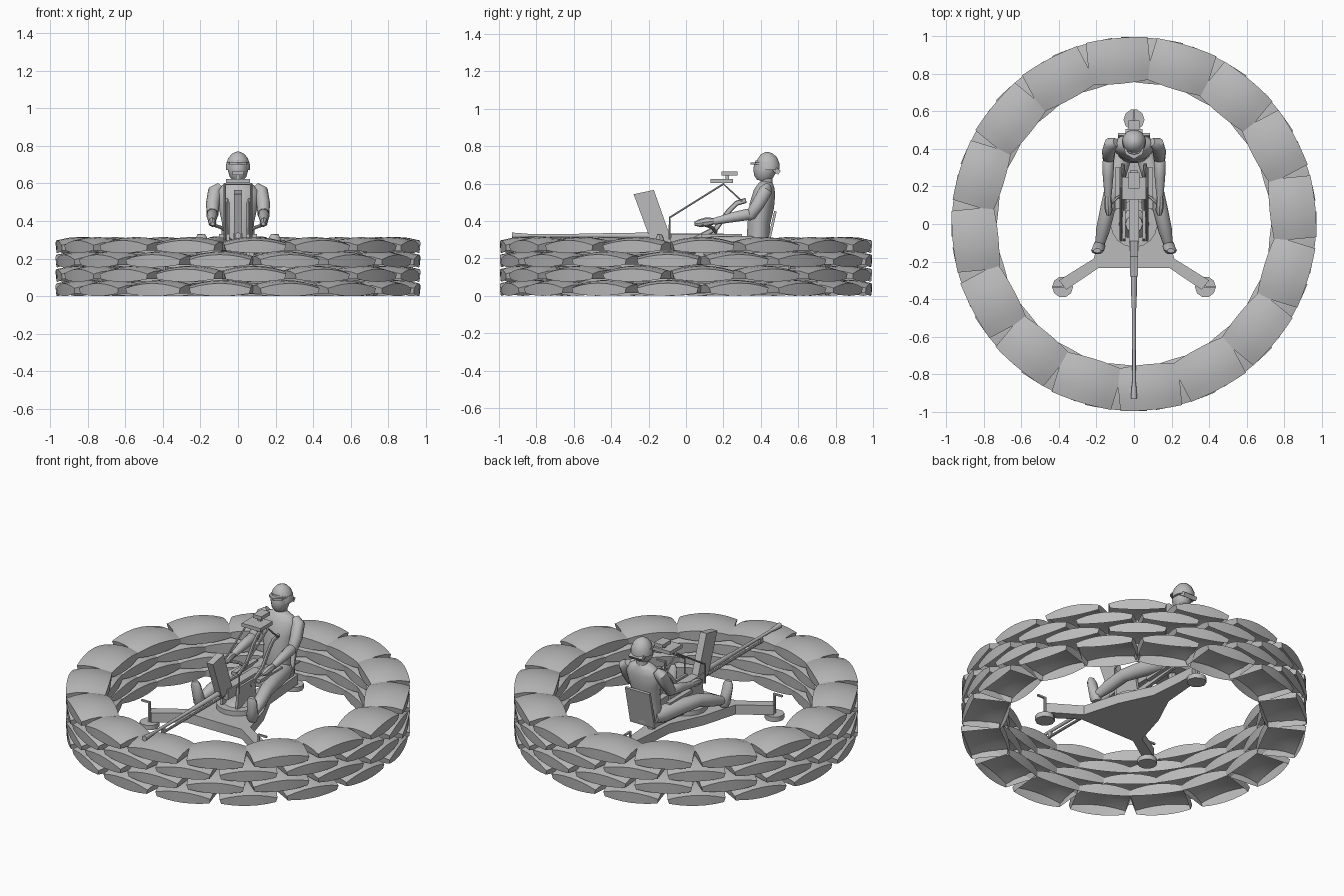
import bpy, bmesh, math
from mathutils import Vector, Matrix

grey = bpy.data.materials.new("plain grey")
grey.diffuse_color = (0.5, 0.5, 0.5, 1)


def finish(name, bm, recalc=True):
    if recalc:
        bmesh.ops.recalc_face_normals(bm, faces=bm.faces)
    me = bpy.data.meshes.new(name)
    bm.to_mesh(me)
    bm.free()
    me.materials.append(grey)
    ob = bpy.data.objects.new(name, me)
    bpy.context.collection.objects.link(ob)
    return ob


def loft(name, pts, radii, n=10):
    """Closed tube through points; a radius may be a (side, depth) pair."""
    bm = bmesh.new()
    P = [Vector(p) for p in pts]
    rings = []
    for i, p in enumerate(P):
        t = (P[min(i + 1, len(P) - 1)] - P[max(i - 1, 0)]).normalized()
        ref = Vector((1, 0, 0)) if abs(t.x) < 0.9 else Vector((0, 1, 0))
        u = (ref - t * ref.dot(t)).normalized()
        v = t.cross(u)
        r = radii[i] if isinstance(radii, list) else radii
        a, b = r if isinstance(r, tuple) else (r, r)
        rings.append([bm.verts.new(p + u * a * math.cos(k * math.tau / n)
                                   + v * b * math.sin(k * math.tau / n)) for k in range(n)])
    for A, B in zip(rings, rings[1:]):
        for k in range(n):
            bm.faces.new((A[k], A[(k + 1) % n], B[(k + 1) % n], B[k]))
    bm.faces.new(rings[0][::-1])
    bm.faces.new(rings[-1])
    return finish(name, bm)


def box(name, c, size, tilt=0):
    bm = bmesh.new()
    M = Matrix.Translation(c) @ Matrix.Rotation(tilt, 4, 'X') @ Matrix.Diagonal((*size, 1))
    bmesh.ops.create_cube(bm, size=1, matrix=M)
    return finish(name, bm)


def disc(name, x, y, z0, z1, r, n=10):
    return loft(name, [(x, y, z0), (x, y, z1)], r, n)


def prism(name, outline, a, b, axis='Z'):
    """Extrude an outline along z, or a (y, z) outline along x."""
    bm = bmesh.new()
    put = (lambda p, h: (p[0], p[1], h)) if axis == 'Z' else (lambda p, h: (h, p[0], p[1]))
    lo = [bm.verts.new(put(p, a)) for p in outline]
    hi = [bm.verts.new(put(p, b)) for p in outline]
    bm.faces.new(lo[::-1])
    bm.faces.new(hi)
    for i in range(len(lo)):
        j = (i + 1) % len(lo)
        bm.faces.new((lo[i], lo[j], hi[j], hi[i]))
    return finish(name, bm)


# sandbag: domed top with a skirt, open underneath
def add_bag(bm, M):
    nx, ny = 6, 4
    g = []
    for i in range(nx + 1):
        row = []
        for j in range(ny + 1):
            s, t = 2 * i / nx - 1, 2 * j / ny - 1
            x = s * 0.165
            y = t * (0.122 - 0.010 * s * s)
            z = 0.042 + 0.026 * (1 - s * s) + 0.018 * (1 - t * t)
            row.append(bm.verts.new(M @ Vector((x, y, z))))
        g.append(row)
    for i in range(nx):
        for j in range(ny):
            bm.faces.new((g[i][j], g[i + 1][j], g[i + 1][j + 1], g[i][j + 1]))
    rim = ([g[i][0] for i in range(nx)] + [g[nx][j] for j in range(ny)]
           + [g[i][ny] for i in range(nx, 0, -1)] + [g[0][j] for j in range(ny, 0, -1)])
    inv = M.inverted()
    low = []
    for v in rim:
        p = inv @ v.co
        z = 0.014 * (p.x / 0.165) ** 2
        low.append(bm.verts.new(M @ Vector((p.x * 0.95, p.y * 0.97, z))))
    for k in range(len(rim)):
        m = (k + 1) % len(rim)
        bm.faces.new((rim[m], rim[k], low[k], low[m]))


# ring wall of four staggered courses
for layer, z in enumerate((0, 0.076, 0.153, 0.229)):
    bm = bmesh.new()
    for k in range(16):
        a = math.radians(5.5 + 22.5 * k - (0 if layer % 2 else 11.25))
        M = (Matrix.Translation((0.847 * math.cos(a), 0.872 * math.sin(a), z))
             @ Matrix.Rotation(a - math.pi / 2, 4, 'Z'))
        add_bag(bm, M)
    finish("sandbag_course_%d" % (layer + 1), bm, False)

# tripod base plate with levelling feet
half = [(0.19, -0.235), (0.36, -0.35), (0.40, -0.30), (0.215, -0.185), (0.15, 0.04),
        (0.055, 0.24), (0.03, 0.55)]
prism("base_plate", half + [(-x, y) for x, y in half[::-1]], 0.105, 0.165)
for x, y in ((0.38, -0.335), (-0.38, -0.335), (0, 0.555)):
    disc("foot_pad", x, y, 0.07, 0.10, 0.056)
    disc("foot_screw", x, y, 0.08, 0.22, 0.008, 6)
    d = (x > 0) - (x < 0)
    box("foot_handle", (x + d * 0.025, y + (0 if d else 0.025), 0.22),
        (0.06 if d else 0.012, 0.012 if d else 0.06, 0.01))

# turntable and mount
disc("turntable", 0, 0, 0.16, 0.195, 0.125, 16)
loft("pedestal", [(0, 0, 0.19), (0, 0, 0.23), (0, 0, 0.28)], [0.085, 0.05, 0.045], 12)
for s in (1, -1):
    prism("cradle_cheek", [(-0.09, 0.2), (0.1, 0.2), (0.08, 0.33), (-0.08, 0.33)],
          s * 0.045, s * 0.06, 'X')
    box("seat_rail", (s * 0.05, 0.2, 0.2), (0.02, 0.42, 0.03), 0.1)

# gun
loft("barrel", [(0, -0.93, 0.322), (0, -0.85, 0.322), (0, -0.84, 0.322), (0, -0.45, 0.322),
                (0, -0.44, 0.322), (0, -0.1, 0.322)],
     [0.017, 0.011, 0.009, 0.011, 0.014, 0.018], 10)
loft("gas_tube", [(0, -0.76, 0.288), (0, -0.1, 0.288)], 0.008, 8)
box("barrel_bracket", (0, -0.74, 0.305), (0.014, 0.025, 0.04))
box("receiver", (0, 0.03, 0.30), (0.055, 0.34, 0.065))
box("receiver_rear", (0, 0.235, 0.30), (0.04, 0.10, 0.045))
prism("magazine", [(-0.28, 0.543), (-0.172, 0.566), (-0.085, 0.32), (-0.19, 0.30)],
      -0.022, 0.022, 'X')

# sight frame, shoulder yokes and grips on both sides
for s in (1, -1):
    x = s * 0.07
    loft("sight_frame", [(x, -0.088, 0.30), (x, -0.088, 0.418), (x, 0.2, 0.598),
                         (x, 0.3, 0.505)], 0.006, 6)
    loft("shoulder_yoke", [(s * 0.055, 0.04, 0.30), (s * 0.055, 0.16, 0.36),
                           (s * 0.055, 0.23, 0.455), (s * 0.055, 0.27, 0.495),
                           (s * 0.06, 0.32, 0.51)], [(0.010, 0.014)] * 5, 8)
    loft("grip_bar", [(s * 0.05, 0.16, 0.34), (s * 0.09, 0.14, 0.365),
                      (s * 0.15, 0.085, 0.385)], 0.009, 8)
    box("side_bracket", (s * 0.085, 0.19, 0.32), (0.03, 0.22, 0.02))
loft("sight_crossbar", [(-0.07, 0.2, 0.598), (0.07, 0.2, 0.598)], 0.006, 6)
box("sight_lower_plate", (0, 0.19, 0.613), (0.13, 0.12, 0.022))
box("sight_upper_plate", (0, 0.232, 0.655), (0.06, 0.085, 0.022))
box("sight_stem", (0, 0.22, 0.635), (0.02, 0.02, 0.04))

# seat
box("seat", (0, 0.32, 0.225), (0.17, 0.22, 0.025), 0.05)
box("seat_back", (0, 0.452, 0.335), (0.17, 0.014, 0.24), -0.22)
disc("seat_post", 0, 0.34, 0.14, 0.22, 0.025, 8)

# gunner
loft("torso", [(0, 0.385, 0.235), (0, 0.385, 0.31), (0, 0.39, 0.39), (0, 0.405, 0.48),
               (0, 0.42, 0.555), (0, 0.43, 0.59), (0, 0.435, 0.61)],
     [(0.08, 0.055), (0.09, 0.062), (0.085, 0.062), (0.105, 0.068), (0.115, 0.06),
      (0.085, 0.045), (0.035, 0.03)], 14)
loft("neck", [(0, 0.43, 0.59), (0, 0.43, 0.65)], 0.034, 10)
loft("head", [(0, 0.41, 0.615), (0, 0.413, 0.635), (0, 0.42, 0.67), (0, 0.43, 0.71)],
     [(0.025, 0.03), (0.045, 0.05), (0.054, 0.062), (0.055, 0.06)], 12)
loft("helmet", [(0, 0.438, 0.672), (0, 0.437, 0.70), (0, 0.435, 0.735), (0, 0.433, 0.758),
                (0, 0.433, 0.769)],
     [(0.065, 0.064), (0.064, 0.066), (0.052, 0.054), (0.032, 0.034), (0.008, 0.009)], 14)
prism("helmet_brim", [(-0.062, 0.44), (-0.045, 0.372), (0, 0.346), (0.045, 0.372),
                      (0.062, 0.44)], 0.702, 0.714)
box("helmet_neck_guard", (0, 0.485, 0.668), (0.09, 0.035, 0.025), -0.6)
for s in (1, -1):
    loft("upper_arm", [(s * 0.095, 0.435, 0.585), (s * 0.122, 0.425, 0.56), (s * 0.135, 0.385, 0.49),
                       (s * 0.135, 0.345, 0.43), (s * 0.13, 0.33, 0.415)],
         [0.022, 0.038, 0.036, 0.031, 0.018], 10)
    loft("forearm", [(s * 0.135, 0.36, 0.435), (s * 0.137, 0.33, 0.435), (s * 0.138, 0.25, 0.42),
                     (s * 0.138, 0.15, 0.398)], [0.02, 0.032, 0.028, 0.019], 10)
    loft("hand", [(s * 0.138, 0.155, 0.40), (s * 0.138, 0.11, 0.395), (s * 0.135, 0.07, 0.388),
                  (s * 0.135, 0.045, 0.385)],
         [(0.016, 0.016), (0.021, 0.025), (0.02, 0.02), (0.01, 0.01)], 8)
    loft("leg", [(s * 0.055, 0.40, 0.27), (s * 0.07, 0.34, 0.27), (s * 0.115, 0.17, 0.275),
                 (s * 0.14, 0.08, 0.275), (s * 0.165, -0.03, 0.24), (s * 0.18, -0.10, 0.215)],
         [0.04, 0.052, 0.045, 0.040, 0.037, 0.026], 10)
    loft("boot", [(s * 0.182, -0.115, 0.172), (s * 0.184, -0.118, 0.195), (s * 0.19, -0.13, 0.25),
                  (s * 0.195, -0.14, 0.305), (s * 0.196, -0.142, 0.33)],
         [(0.025, 0.022), (0.032, 0.038), (0.033, 0.027), (0.033, 0.022), (0.02, 0.012)], 10)

# smooth surfaces, sharp edges kept
for ob in bpy.data.objects:
    ob.select_set(True)
    bpy.context.view_layer.objects.active = ob
bpy.ops.object.shade_smooth_by_angle(angle=math.radians(38))
